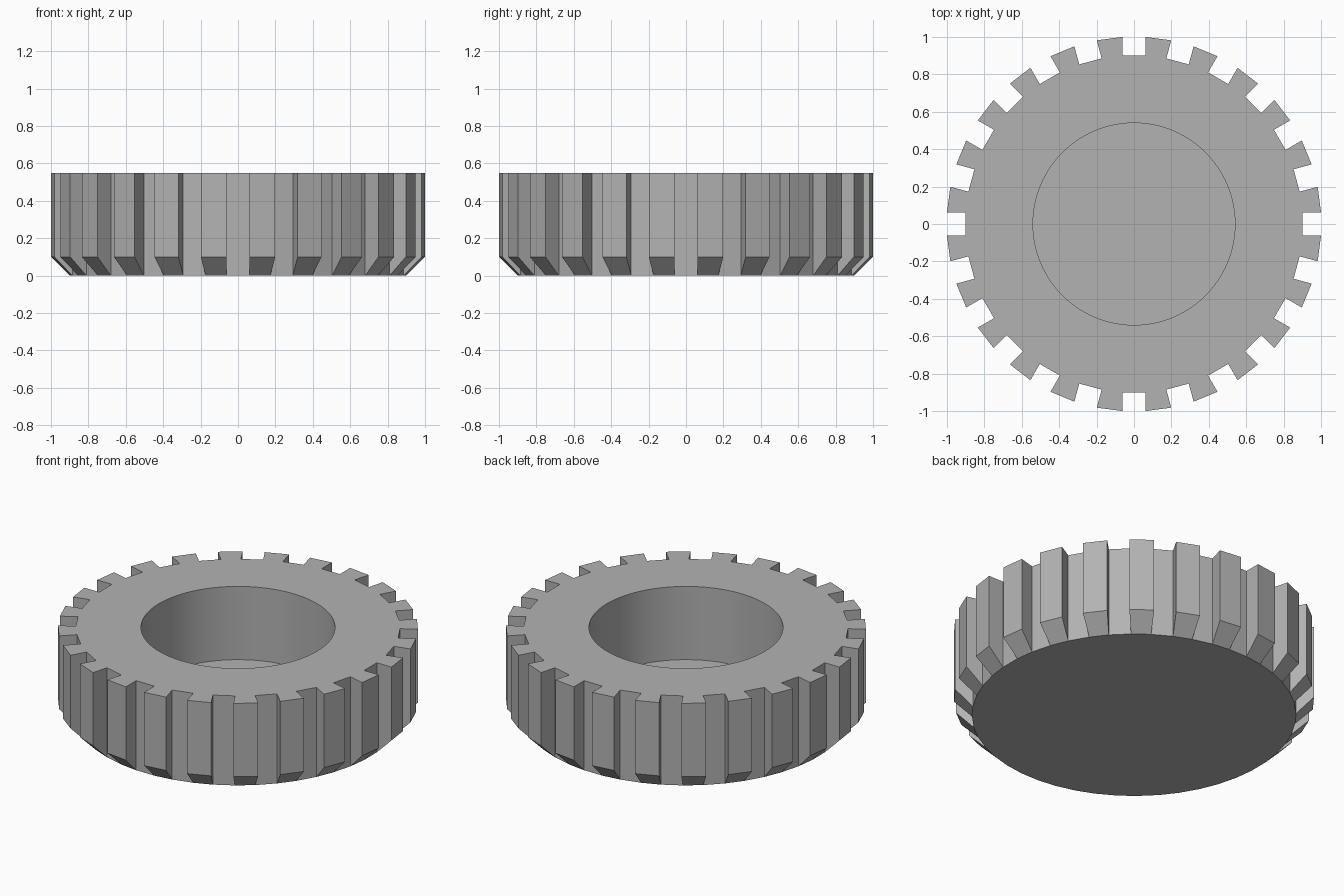
import bpy
import bmesh
from math import pi, radians, hypot, atan2, cos, sin
from mathutils import Matrix, Vector

cube = bpy.data.objects.get("Cube")
if cube:
    bpy.data.objects.remove(cube, do_unlink=True)

TEETH = 24
PITCH = 2 * pi / TEETH
TIP, ROOT, HALF_GAP = 1.0, 0.9, 0.062
HEIGHT, CHAMFER = 0.55, 0.1
BORE, BORE_FLOOR = 0.54, 0.1

# Plain rubber grey
grey = bpy.data.materials.new("rubber_grey")
grey.use_nodes = True
colour = (0.45, 0.45, 0.45, 1)
grey.diffuse_color = colour
grey.node_tree.nodes["Principled BSDF"].inputs["Base Color"].default_value = colour

bm = bmesh.new()


def face(points, smooth=False):
    f = bm.faces.new([bm.verts.new(p) for p in points])
    f.smooth = smooth


def polar(r, a, z):
    return Vector((r * cos(a), r * sin(a), z))


root_r = hypot(ROOT, HALF_GAP)
root_a = atan2(HALF_GAP, ROOT)
bottom_ring, floor_ring = [], []

for i in range(TEETH):
    here = Matrix.Rotation(i * PITCH, 3, 'Z')
    after = Matrix.Rotation((i + 1) * PITCH, 3, 'Z')

    # Profile of a tooth flank, on the two sides of the tooth
    flank = [(ROOT, 0), (TIP, CHAMFER), (TIP, HEIGHT), (ROOT, HEIGHT)]
    start = [here @ Vector((r, HALF_GAP, z)) for r, z in flank]
    end = [after @ Vector((r, -HALF_GAP, z)) for r, z in flank]
    before = [here @ Vector((r, -HALF_GAP, z)) for r, z in flank]

    # Groove floor, both flanks, then chamfer, tread and top of the tooth
    face([before[0], start[0], start[3], before[3]])
    face(start)
    face(end[::-1])
    for a in range(3):
        face([start[a], end[a], end[a + 1], start[a + 1]])
    bottom_ring += [before[0], start[0]]

    # Side wall and bore, in two sectors per tooth
    c = i * PITCH
    for a0, a1 in ((c - root_a, c + root_a), (c + root_a, c + PITCH - root_a)):
        mid = (a0 + a1) / 2
        face([polar(root_r, a0, HEIGHT), polar(root_r, a1, HEIGHT),
              polar(BORE, a1, HEIGHT), polar(BORE, mid, HEIGHT),
              polar(BORE, a0, HEIGHT)])
        for b0, b1 in ((a0, mid), (mid, a1)):
            face([polar(BORE, b0, HEIGHT), polar(BORE, b1, HEIGHT),
                  polar(BORE, b1, BORE_FLOOR), polar(BORE, b0, BORE_FLOOR)], True)
            floor_ring.append(polar(BORE, b0, BORE_FLOOR))

# Underside and bore floor
face(bottom_ring[::-1])
face(floor_ring)

bmesh.ops.remove_doubles(bm, verts=bm.verts[:], dist=0.0005)
bmesh.ops.recalc_face_normals(bm, faces=bm.faces[:])

mesh = bpy.data.meshes.new("treaded_tyre")
bm.to_mesh(mesh)
bm.free()
mesh.materials.append(grey)
tyre = bpy.data.objects.new("treaded_tyre", mesh)
bpy.context.collection.objects.link(tyre)

# Keep the rims crisp and the bore smooth
bpy.context.view_layer.objects.active = tyre
tyre.select_set(True)
bpy.ops.object.shade_smooth_by_angle(angle=radians(5))
